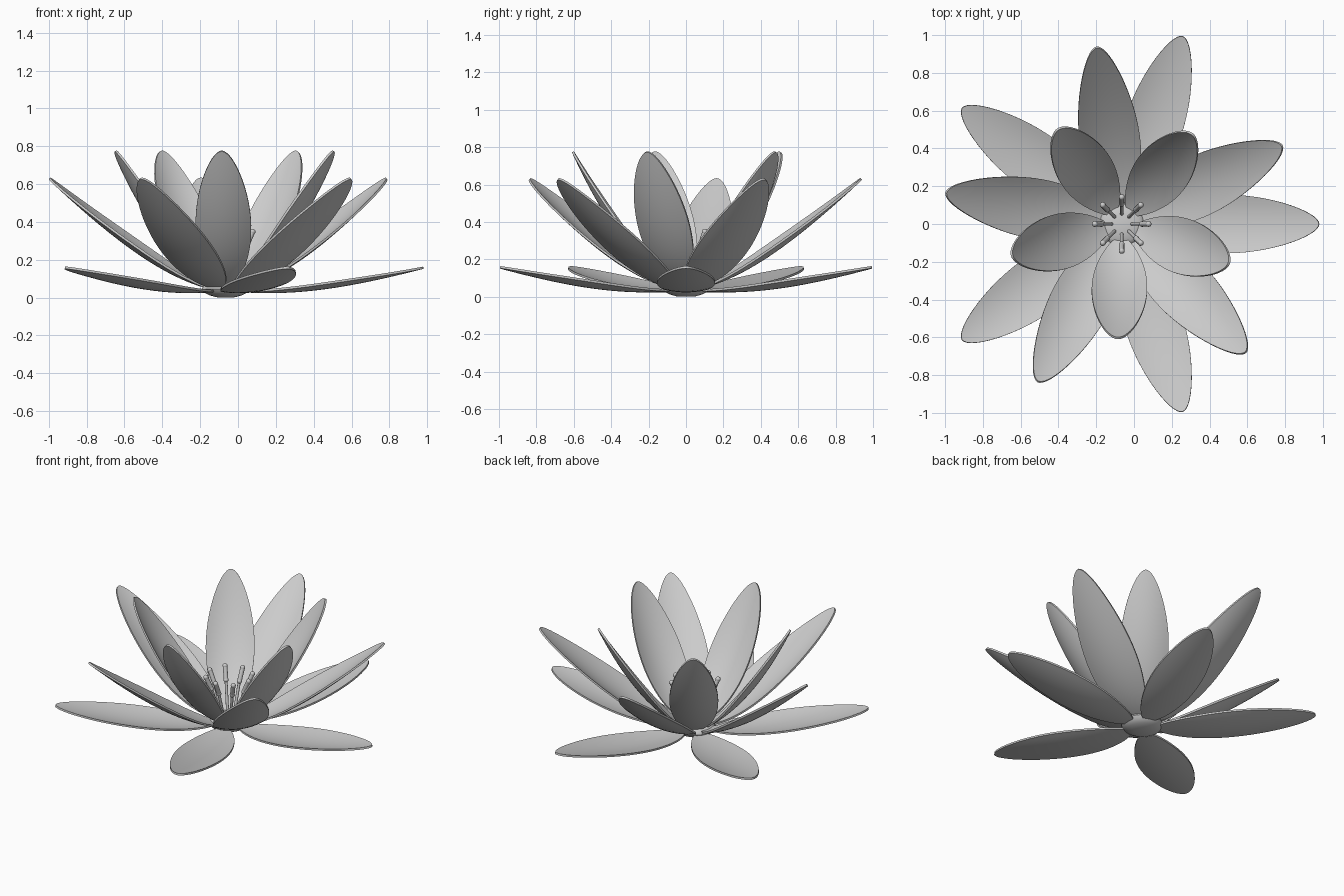
import bpy, bmesh, math
from mathutils import Vector, Matrix

if "Cube" in bpy.data.objects:
    bpy.data.objects.remove(bpy.data.objects["Cube"])

CX = -0.065  # flower axis
grey = bpy.data.materials.new("petal_grey")
grey.diffuse_color = (0.6, 0.6, 0.6, 1)
grey.use_nodes = True
grey.node_tree.nodes["Principled BSDF"].inputs["Base Color"].default_value = grey.diffuse_color


def make_object(name, bm, angle=50):
    bmesh.ops.recalc_face_normals(bm, faces=bm.faces)
    me = bpy.data.meshes.new(name)
    bm.to_mesh(me)
    bm.free()
    me.materials.append(grey)
    ob = bpy.data.objects.new(name, me)
    bpy.context.collection.objects.link(ob)
    ob.location.x = CX
    bpy.ops.object.select_all(action='DESELECT')
    ob.select_set(True)
    bpy.context.view_layer.objects.active = ob
    bpy.ops.object.shade_smooth_by_angle(angle=math.radians(angle))
    return ob


def bezier(p, t):
    s = 1 - t
    pos = s**3 * p[0] + 3*s*s*t * p[1] + 3*s*t*t * p[2] + t**3 * p[3]
    tan = s*s * (p[1]-p[0]) + 2*s*t * (p[2]-p[1]) + t*t * (p[3]-p[2])
    return pos, tan.normalized()


def petal(name, pts, half_width, cup, degrees, thick=0.012):
    """Cupped elliptical petal swept along a radial arc, closed as a thin shell."""
    p = [Vector(q) for q in pts]
    nu, nv = 28, 12
    bm = bmesh.new()
    rot = Matrix.Rotation(math.radians(degrees), 3, 'Z')
    sides = []
    for side in (-0.5, 0.5):
        grid = []
        for i in range(nu + 1):
            t = (1 - math.cos(math.pi * i / nu)) / 2
            pos, tan = bezier(p, t)
            nrm = Vector((-tan.y, tan.x))
            f = max(math.sin(math.pi * t), 0) ** 0.55
            row = []
            for j in range(nv + 1):
                v = 2 * j / nv - 1
                q = pos + nrm * (cup * f * f * v * v + side * thick)
                row.append(bm.verts.new(rot @ Vector((q.x, v * half_width * f, q.y))))
            grid.append(row)
        for i in range(nu):
            for j in range(nv):
                bm.faces.new((grid[i][j], grid[i][j+1], grid[i+1][j+1], grid[i+1][j]))
        sides.append(grid)
    a, b = sides
    for i in range(nu):
        for j in (0, nv):
            bm.faces.new((a[i][j], a[i+1][j], b[i+1][j], b[i][j]))
    bmesh.ops.remove_doubles(bm, verts=bm.verts, dist=0.0005)
    make_object(name, bm)


# three whorls of five petals
whorls = [
    ("outer_petal", [(0.08, 0.035), (0.40, 0.010), (0.70, 0.070), (1.045, 0.158)], 0.155, 0.025, 0),
    ("middle_petal", [(0.08, 0.05), (0.33, 0.11), (0.60, 0.31), (0.945, 0.63)], 0.16, 0.035, 26),
    ("inner_petal", [(0.07, 0.06), (0.30, 0.20), (0.47, 0.48), (0.605, 0.775)], 0.147, 0.035, 52),
]
for name, pts, w, cup, start in whorls:
    for k in range(5):
        petal(f"{name}_{k+1}", pts, w, cup, start + 72 * k)

# receptacle: flattened lathed disc
bm = bmesh.new()
profile = [(0, 0), (0.05, 0.002), (0.085, 0.012), (0.112, 0.026), (0.125, 0.045),
           (0.118, 0.064), (0.095, 0.078), (0.05, 0.086), (0, 0.088)]
vs = [bm.verts.new((r, 0, z)) for r, z in profile]
es = [bm.edges.new(e) for e in zip(vs, vs[1:])]
bmesh.ops.spin(bm, geom=vs + es, cent=(0, 0, 0), axis=(0, 0, 1),
               angle=2 * math.pi, steps=40)
bmesh.ops.remove_doubles(bm, verts=bm.verts, dist=0.0005)
make_object("receptacle", bm)


def rod(bm, a, b, r):
    d = b - a
    m = Matrix.Translation((a + b) / 2) @ d.to_track_quat('Z', 'Y').to_matrix().to_4x4()
    bmesh.ops.create_cone(bm, cap_ends=True, segments=12, radius1=r, radius2=r,
                          depth=d.length, matrix=m)


# ring of eight stamens: leaning filament with a capsule anther
for k in range(8):
    rot = Matrix.Rotation(math.pi / 4 * k, 3, 'Z')
    base, low, tip = (rot @ Vector(v) for v in
                      ((0.05, 0, 0.07), (0.108, 0, 0.27), (0.142, 0, 0.348)))
    bm = bmesh.new()
    rod(bm, base, low, 0.009)
    make_object(f"filament_{k+1}", bm)
    bm = bmesh.new()
    rod(bm, low, tip, 0.014)
    for c in (low, tip):
        bmesh.ops.create_uvsphere(bm, u_segments=12, v_segments=8, radius=0.0155,
                                  matrix=Matrix.Translation(c))
    make_object(f"anther_{k+1}", bm)
